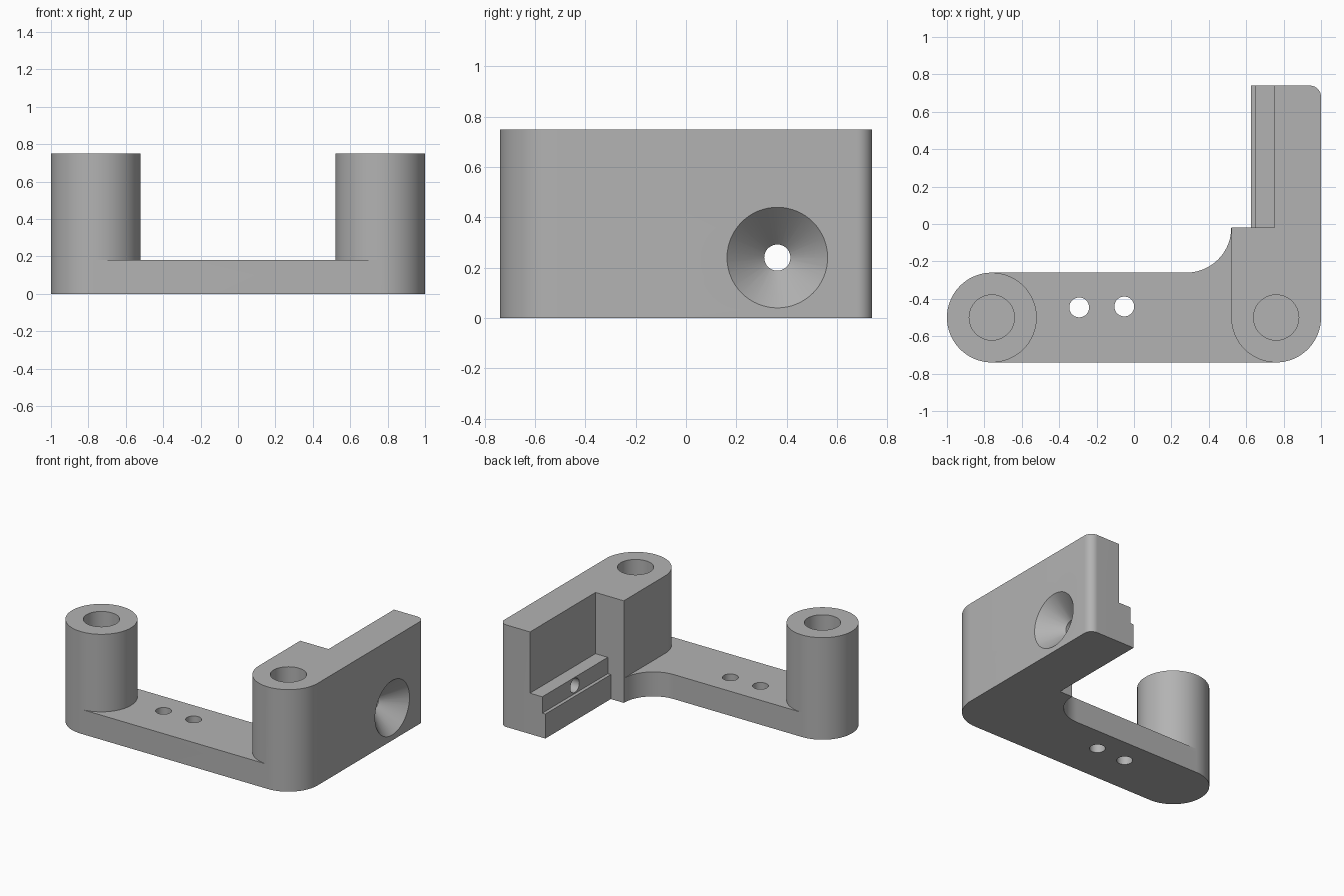
import bpy, bmesh
from math import cos, sin, pi, radians
from mathutils import Matrix, Vector

cube = bpy.data.objects.get("Cube")
if cube:
    bpy.data.objects.remove(cube, do_unlink=True)

R = 0.24                     # boss radius
BX, BY = 0.76, -0.5          # boss centre
HEIGHT, PLATE = 0.75, 0.18
BACK, STEP = 0.74, -0.02     # rear end and inner shoulder

grey = bpy.data.materials.new("machined_grey")
grey.use_nodes = True
colour = (0.45, 0.45, 0.45, 1)
grey.diffuse_color = colour
grey.node_tree.nodes["Principled BSDF"].inputs["Base Color"].default_value = colour


def arc(cx, cy, r, start, end):
    """Points along an arc, one per 5 degrees."""
    n = max(2, round(abs(end - start) / 5))
    angles = [radians(start + (end - start) * i / n) for i in range(n + 1)]
    return [(cx + r * cos(a), cy + r * sin(a)) for a in angles]


def finish(name, bm):
    bmesh.ops.recalc_face_normals(bm, faces=bm.faces)
    mesh = bpy.data.meshes.new(name)
    bm.to_mesh(mesh)
    bm.free()
    mesh.materials.append(grey)
    obj = bpy.data.objects.new(name, mesh)
    bpy.context.collection.objects.link(obj)
    return obj


def prism(name, outline, z0, z1):
    bm = bmesh.new()
    face = bm.faces.new([bm.verts.new((x, y, z0)) for x, y in outline])
    top = bmesh.ops.extrude_face_region(bm, geom=[face])["geom"]
    moved = [v for v in top if isinstance(v, bmesh.types.BMVert)]
    bmesh.ops.translate(bm, verts=moved, vec=(0, 0, z1 - z0))
    return finish(name, bm)


def cutter(name, start, end, r0, r1):
    """Round or conical cutter running from start to end."""
    a, b = Vector(start), Vector(end)
    turn = (b - a).to_track_quat("Z", "Y").to_matrix().to_4x4()
    bm = bmesh.new()
    bmesh.ops.create_cone(bm, cap_ends=True, segments=64, radius1=r0, radius2=r1,
                          depth=(b - a).length,
                          matrix=Matrix.Translation((a + b) / 2) @ turn)
    return finish(name, bm)


def combine(target, other, operation):
    mod = target.modifiers.new(operation.lower(), "BOOLEAN")
    mod.operation, mod.solver, mod.object = operation, "EXACT", other
    bpy.context.view_layer.objects.active = target
    bpy.ops.object.modifier_apply(modifier=mod.name)
    bpy.data.objects.remove(other, do_unlink=True)


# Shared outline pieces: right boss rounding and rear outer corner
boss_round = arc(BX, BY, R, 180, 360)
rear_corner = arc(0.94, BACK - 0.06, 0.06, 0, 90)

# Flat plate with rounded left end and concave inner fillet
foot = (arc(-BX, BY, R, 90, 270) + arc(BX, BY, R, 270, 360) + rear_corner
        + [(0.625, BACK), (0.625, STEP)] + arc(0.28, STEP, R, 0, -90))
bracket = prism("bracket", foot, 0, PLATE)

# Right boss running into the tall side wall
wall = boss_round + rear_corner + [(0.75, BACK), (0.75, STEP), (BX - R, STEP)]
combine(bracket, prism("side_wall", wall, 0, HEIGHT), "UNION")

# Left boss
combine(bracket, prism("left_boss", arc(-BX, BY, R, 0, 360)[:-1], 0, HEIGHT), "UNION")

# Upper ledge on the inside of the wall
ledge = [(0.65, STEP), (0.8, STEP), (0.8, BACK), (0.65, BACK)]
combine(bracket, prism("ledge", ledge, 0, 0.30), "UNION")

# Blind bores in both bosses
for x in (-BX, BX):
    combine(bracket, cutter("bore", (x, BY, 0.25), (x, BY, 0.9), 0.121, 0.121), "DIFFERENCE")

# Two small holes through the plate
for x, y in ((-0.293, -0.446), (-0.052, -0.441)):
    combine(bracket, cutter("pin_hole", (x, y, -0.1), (x, y, 0.4), 0.053, 0.053), "DIFFERENCE")

# Screw hole and countersink through the wall
hy, hz = 0.363, 0.24
combine(bracket, cutter("screw_hole", (0.5, hy, hz), (1.1, hy, hz), 0.052, 0.052), "DIFFERENCE")
combine(bracket, cutter("countersink", (0.84, hy, hz), (1.02, hy, hz), 0.04, 0.22), "DIFFERENCE")

# Smooth curved walls, crisp edges
bpy.ops.object.select_all(action="DESELECT")
bracket.select_set(True)
bpy.context.view_layer.objects.active = bracket
bpy.ops.object.shade_smooth_by_angle(angle=radians(30))
